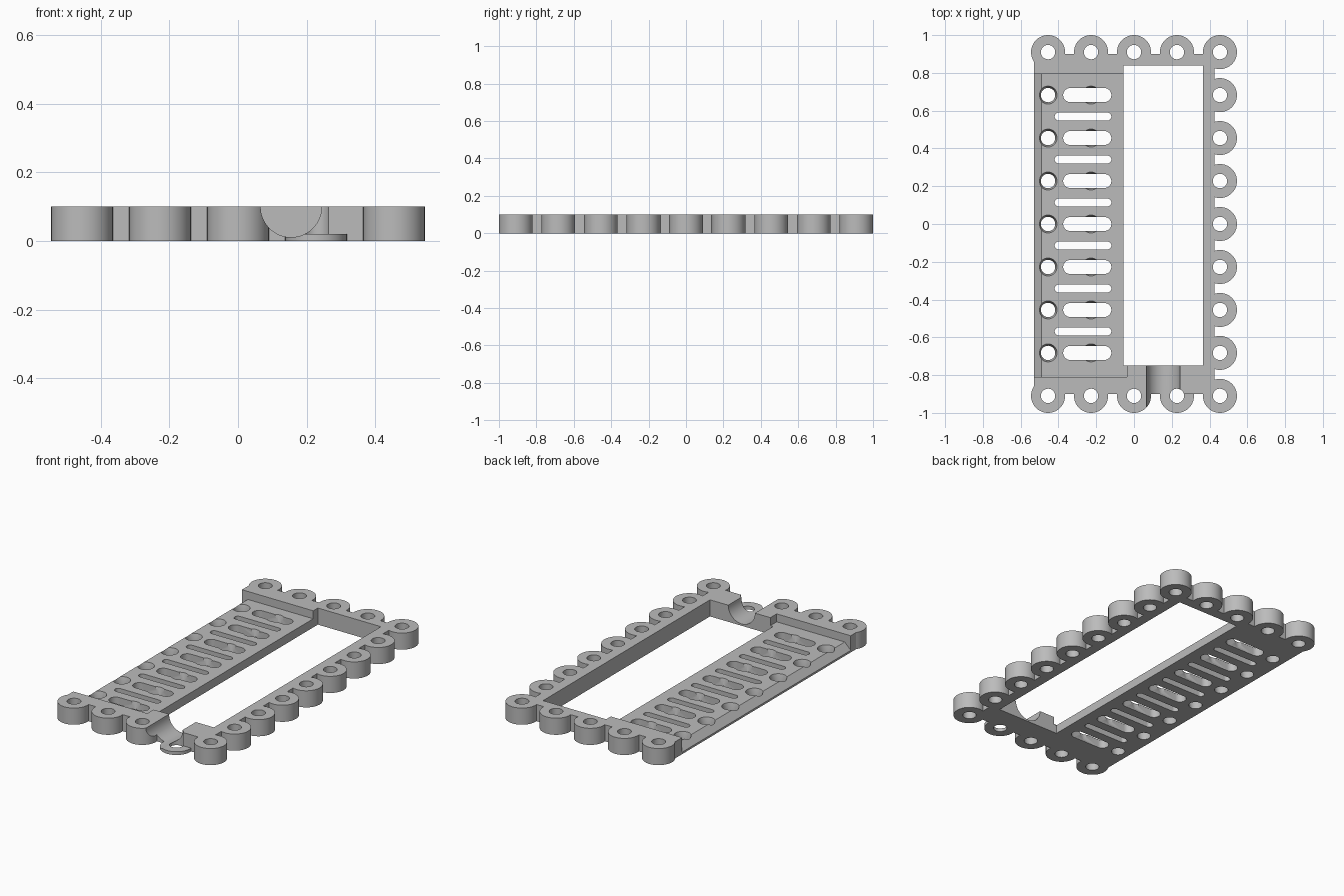
import bpy, bmesh, math
from mathutils import Matrix, Vector

old = bpy.data.objects.get("Cube")
if old:
    bpy.data.objects.remove(old, do_unlink=True)

PITCH = 0.2275      # spacing of the bosses
HEIGHT = 0.1
FLOOR = 0.052       # top of the recessed tray
BOSS_R, HOLE_R, SINK_R = 0.09, 0.038, 0.048
SEG = 64

grey = bpy.data.materials.new("plain grey")
grey.use_nodes = True
colour = (0.5, 0.5, 0.5, 1)
grey.diffuse_color = colour
grey.node_tree.nodes["Principled BSDF"].inputs["Base Color"].default_value = colour


def make(name, bm):
    bmesh.ops.recalc_face_normals(bm, faces=bm.faces)
    me = bpy.data.meshes.new(name)
    bm.to_mesh(me)
    bm.free()
    me.materials.append(grey)
    ob = bpy.data.objects.new(name, me)
    bpy.context.collection.objects.link(ob)
    return ob


def prism(bm, points, depth):
    """Extrude a closed loop of points along the depth vector."""
    face = bm.faces.new([bm.verts.new(p) for p in points])
    new = bmesh.ops.extrude_face_region(bm, geom=[face], use_keep_orig=True)["geom"]
    bmesh.ops.translate(bm, vec=depth, verts=[g for g in new if isinstance(g, bmesh.types.BMVert)])


def box(bm, x0, x1, y0, y1, z0, z1):
    prism(bm, [(x0, y0, z0), (x1, y0, z0), (x1, y1, z0), (x0, y1, z0)], Vector((0, 0, z1 - z0)))


def cone(bm, x, y, z0, z1, r0, r1):
    bmesh.ops.create_cone(bm, cap_ends=True, segments=SEG, radius1=r0, radius2=r1, depth=z1 - z0,
                          matrix=Matrix.Translation((x, y, (z0 + z1) / 2)))


def slot(bm, x0, x1, y, r):
    """Rounded slot through the tray."""
    pts = []
    for cx, start in ((x1 - r, -0.5), (x0 + r, 0.5)):
        for i in range(17):
            a = math.pi * (start + i / 16)
            pts.append((cx + r * math.cos(a), y + r * math.sin(a), -HEIGHT))
    prism(bm, pts, Vector((0, 0, 3 * HEIGHT)))


# Boss positions: both ends and the left side
bosses = [(i * PITCH, s * 4 * PITCH) for i in range(-2, 3) for s in (-1, 1)]
bosses += [(2 * PITCH, k * PITCH) for k in range(-3, 4)]
low_boss = (PITCH, -4 * PITCH)

# Frame slab and bosses
bm = bmesh.new()
box(bm, -0.53, 0.427, -0.9, 0.9, 0, HEIGHT)
frame = make("perforated_frame", bm)

bm = bmesh.new()
for p in bosses:
    cone(bm, *p, 0, 0.02 if p == low_boss else HEIGHT, BOSS_R, BOSS_R)
adds = make("rim_bosses", bm)

cutters = []

# Recessed tray with a bevelled outer edge
bm = bmesh.new()
profile = [(-0.6, 0.012), (-0.53, 0.012), (-0.49, FLOOR), (-0.037, FLOOR), (-0.037, 0.2), (-0.6, 0.2)]
prism(bm, [(x, -0.81, z) for x, z in profile], Vector((0, 1.604, 0)))
cutters.append(make("tray_cutter", bm))

# Large rectangular opening
bm = bmesh.new()
box(bm, -0.055, 0.365, -0.75, 0.838, -0.1, 0.2)
cutters.append(make("opening_cutter", bm))

# Round channel through the front edge
bm = bmesh.new()
turn = Matrix.Translation((0.155, -0.9, HEIGHT)) @ Matrix.Rotation(math.pi / 2, 4, "X")
bmesh.ops.create_cone(bm, cap_ends=True, segments=SEG, radius1=0.089, radius2=0.089, depth=0.4, matrix=turn)
cutters.append(make("channel_cutter", bm))

# Round holes in bosses and along the tray edge
bm = bmesh.new()
for p in bosses + [(-2 * PITCH, k * PITCH) for k in range(-3, 4)]:
    cone(bm, *p, -HEIGHT, 2 * HEIGHT, HOLE_R, HOLE_R)
cutters.append(make("hole_cutter", bm))

# Countersinks in the tray
bm = bmesh.new()
for k in range(-3, 4):
    for i in (-2, -1):
        cone(bm, i * PITCH, k * PITCH, 0.012, FLOOR + 0.01, HOLE_R, SINK_R + 0.002)
cutters.append(make("countersink_cutter", bm))

# Wide and narrow slots in the tray
bm = bmesh.new()
for k in range(-3, 4):
    slot(bm, -0.375, -0.12, k * PITCH, 0.037)
for k in range(-3, 3):
    slot(bm, -0.42, -0.12, (k + 0.5) * PITCH, 0.021)
cutters.append(make("slot_cutter", bm))

# Combine the solids and drop the helpers
for helper in [adds] + cutters:
    helper.hide_render = True
    mod = frame.modifiers.new(helper.name, "BOOLEAN")
    mod.operation = "UNION" if helper is adds else "DIFFERENCE"
    mod.solver = "EXACT"
    mod.object = helper
bpy.context.view_layer.update()
graph = bpy.context.evaluated_depsgraph_get()
result = bpy.data.meshes.new_from_object(frame.evaluated_get(graph))
frame.modifiers.clear()
frame.data = result
result.materials.clear()
result.materials.append(grey)
for helper in [adds] + cutters:
    bpy.data.objects.remove(helper, do_unlink=True)
for poly in result.polygons:
    poly.material_index = 0

# Smooth round walls, sharp edges
bpy.ops.object.select_all(action="DESELECT")
frame.select_set(True)
bpy.context.view_layer.objects.active = frame
bpy.ops.object.shade_smooth_by_angle(angle=math.radians(30))
